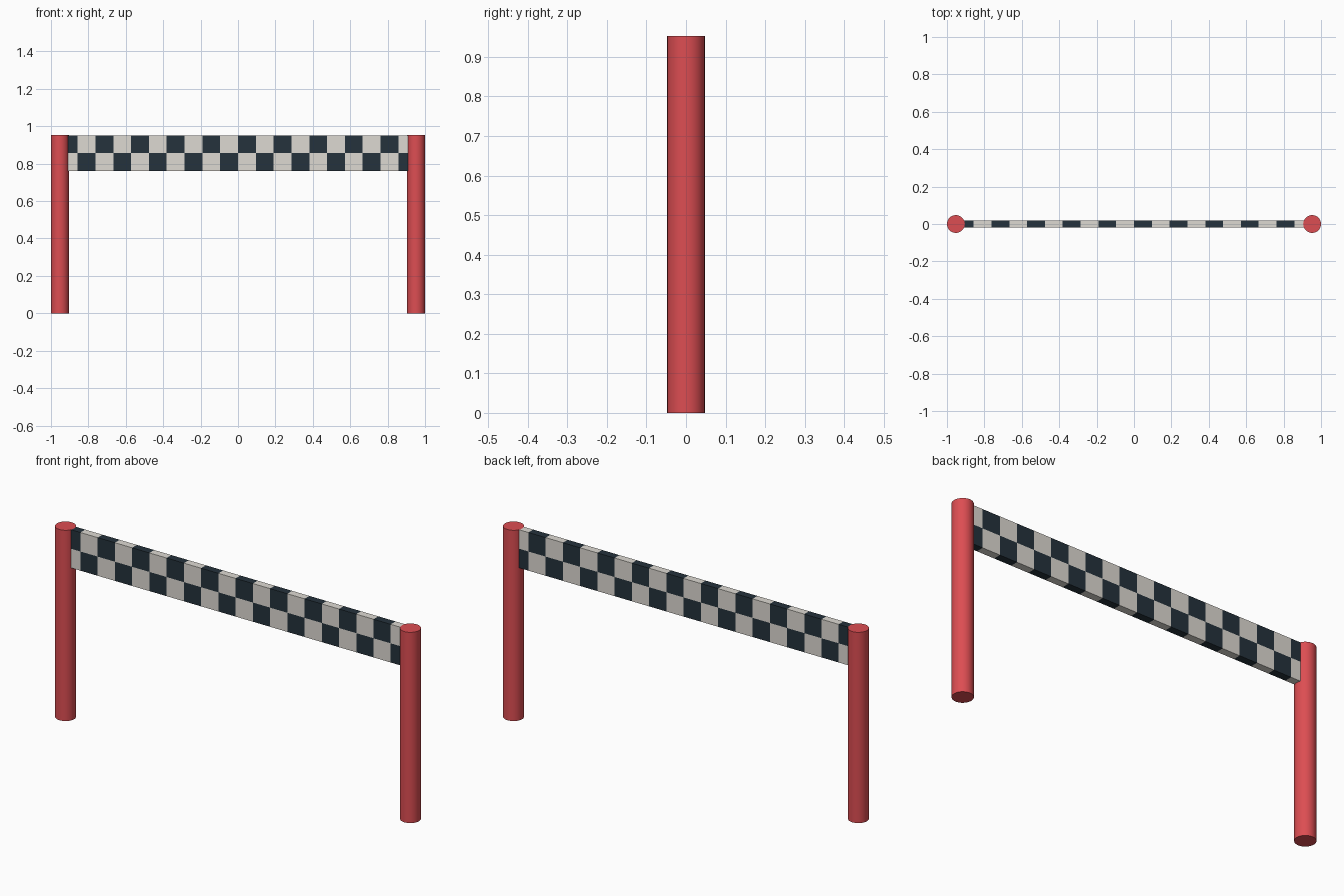
import bpy, bmesh, math

if "Cube" in bpy.data.objects:
    bpy.data.objects.remove(bpy.data.objects["Cube"])

U = 2 / 21            # one checker square; every size is a multiple of it
COLS, ROWS = 20, 2


def material(name, rgb):
    m = bpy.data.materials.new(name)
    m.diffuse_color = (*rgb, 1)
    m.use_nodes = True
    m.node_tree.nodes["Principled BSDF"].inputs["Base Color"].default_value = m.diffuse_color
    return m


red = material("red", (0.72, 0.075, 0.085))
white = material("off_white", (0.73, 0.70, 0.65))
dark = material("dark_slate", (0.018, 0.032, 0.045))

# Round posts at both ends
for side, name in ((-1, "left_post"), (1, "right_post")):
    bpy.ops.mesh.primitive_cylinder_add(
        vertices=32, radius=U / 2, depth=10 * U, location=(side * 10 * U, 0, 5 * U))
    post = bpy.context.object
    post.name = name
    post.data.materials.append(red)
    bpy.ops.object.shade_smooth_by_angle(angle=math.radians(40))

# Checkered banner: a thin slab cut into squares
bm = bmesh.new()
bmesh.ops.create_cube(bm, size=1)
for v in bm.verts:
    v.co.x *= COLS * U
    v.co.y *= 0.4 * U
    v.co.z = 9 * U + v.co.z * ROWS * U - 0.0004


def cut(co, no):
    geom = bm.verts[:] + bm.edges[:] + bm.faces[:]
    bmesh.ops.bisect_plane(bm, geom=geom, plane_co=co, plane_no=no)


for i in range(1, COLS):
    cut(((i - COLS / 2) * U, 0, 0), (1, 0, 0))
cut((0, 0, 9 * U), (0, 0, 1))

# Alternate colours by column and row
for f in bm.faces:
    c = f.calc_center_median()
    col = min(COLS - 1, max(0, math.floor(c.x / U + COLS / 2)))
    row = 1 if c.z > 9 * U else 0
    f.material_index = (col + row) % 2
mesh = bpy.data.meshes.new("checkered_banner")
bm.to_mesh(mesh)
bm.free()
mesh.materials.append(white)
mesh.materials.append(dark)
banner = bpy.data.objects.new("checkered_banner", mesh)
bpy.context.collection.objects.link(banner)
